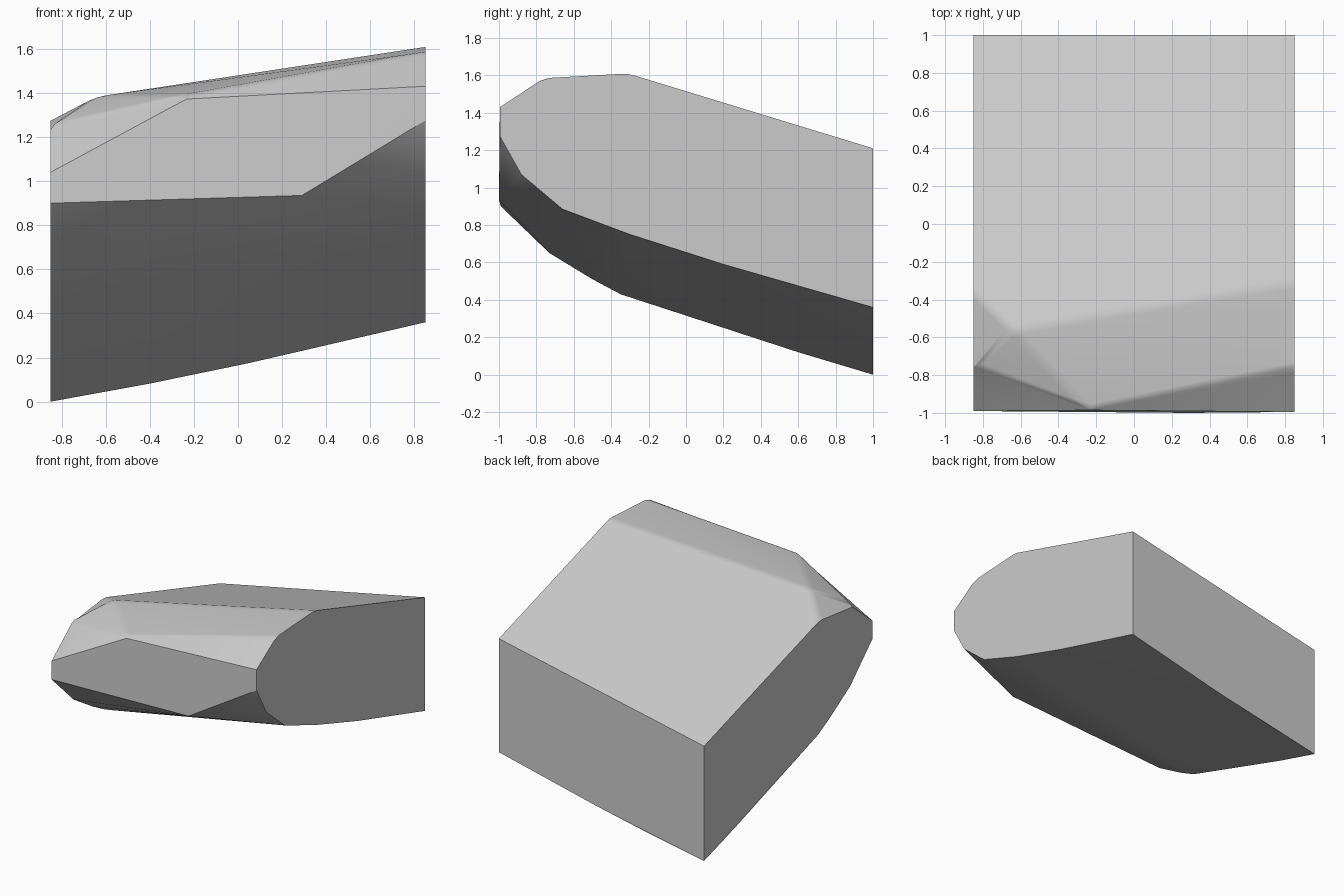
import bpy, bmesh, math

cube = bpy.data.objects.get("Cube")
if cube:
    bpy.data.objects.remove(cube, do_unlink=True)

grey = bpy.data.materials.new("plain grey")
grey.use_nodes = True
colour = (0.6, 0.6, 0.6, 1)
grey.diffuse_color = colour
grey.node_tree.nodes["Principled BSDF"].inputs["Base Color"].default_value = colour

HALF = 0.85

# Side outlines as (y, z): top, nose, then underside to the back
low_side = [(1, 0.86), (-0.36, 1.275), (-0.75, 1.26), (-0.99, 1.04), (-0.99, 0.9),
            (-0.73, 0.65), (-0.5, 0.51), (-0.35, 0.43), (0.2, 0.25), (0.6, 0.12), (1, 0)]
high_side = [(1, 1.21), (-0.31, 1.61), (-0.76, 1.585), (-0.995, 1.43), (-0.995, 1.275),
             (-0.88, 1.07), (-0.66, 0.885), (-0.3, 0.75), (0.2, 0.59), (0.65, 0.46), (1, 0.36)]

# Chamfer corners between the sides, and the bowed lower back edge
inner = [(-0.64, -0.56, 1.385), (-0.24, -0.985, 1.39), (0.29, -1, 0.935),
         (-0.4, 1, 0.082), (0.05, 1, 0.175), (0.5, 1, 0.277)]

points = [(-HALF, y, z) for y, z in low_side]
points += [(HALF, y, z) for y, z in high_side]
points += inner

# Solid wedge block wrapped around the corner points
bm = bmesh.new()
verts = [bm.verts.new(p) for p in points]
result = bmesh.ops.convex_hull(bm, input=verts)
loose = [v for v in bm.verts if not v.link_faces]
bmesh.ops.delete(bm, geom=loose, context='VERTS')
bmesh.ops.dissolve_limit(bm, angle_limit=math.radians(1.5), verts=bm.verts, edges=bm.edges)
bmesh.ops.recalc_face_normals(bm, faces=bm.faces)

# Narrow softening of the upper chamfer creases
soft = [e for e in bm.edges
        if math.radians(12) < e.calc_face_angle(0) < math.radians(42)
        and all(f.normal.z > 0.2 for f in e.link_faces)]
bmesh.ops.bevel(bm, geom=soft, offset=0.03, segments=2, profile=0.5,
                affect='EDGES', clamp_overlap=True)

mesh = bpy.data.meshes.new("wedge_block")
bm.to_mesh(mesh)
bm.free()
mesh.materials.append(grey)
block = bpy.data.objects.new("wedge_block", mesh)
bpy.context.collection.objects.link(block)

# Smooth facets with crisp outer edges
bpy.ops.object.select_all(action='DESELECT')
block.select_set(True)
bpy.context.view_layer.objects.active = block
bpy.ops.object.shade_smooth_by_angle(angle=math.radians(30))
weighted = block.modifiers.new("flat facets", 'WEIGHTED_NORMAL')
weighted.keep_sharp = True
